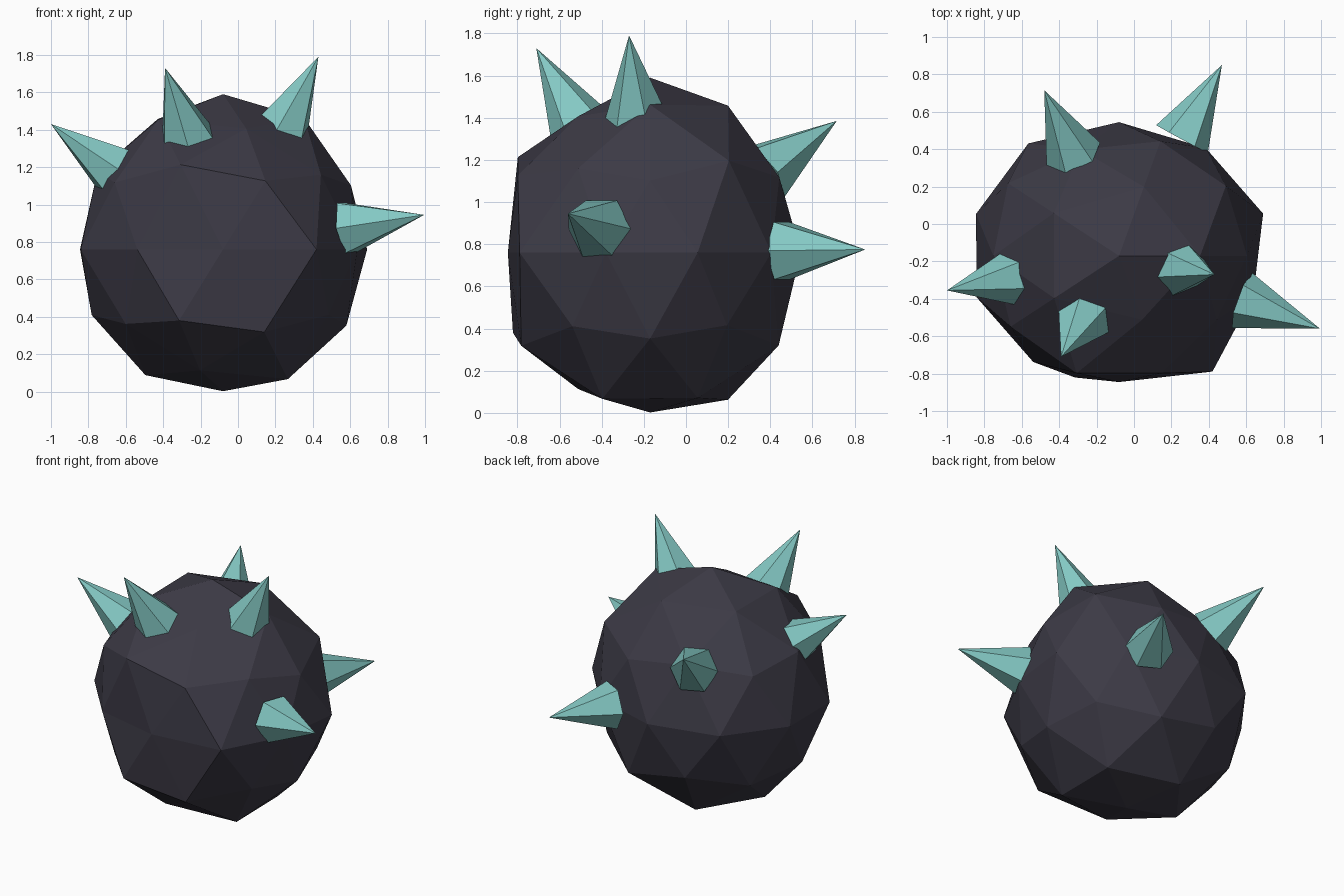
import bpy, bmesh, math
from mathutils import Vector

if "Cube" in bpy.data.objects:
    bpy.data.objects.remove(bpy.data.objects["Cube"])

CENTRE = Vector((-0.08, -0.17, 0.76))


def material(name, rgb):
    m = bpy.data.materials.new(name)
    m.diffuse_color = (*rgb, 1)
    m.use_nodes = True
    m.node_tree.nodes["Principled BSDF"].inputs["Base Color"].default_value = m.diffuse_color
    return m


def add_object(name, bm, mat):
    bmesh.ops.recalc_face_normals(bm, faces=bm.faces)
    me = bpy.data.meshes.new(name)
    bm.to_mesh(me)
    bm.free()
    me.materials.append(mat)
    ob = bpy.data.objects.new(name, me)
    bpy.context.collection.objects.link(ob)
    return ob


body_mat = material("dark_shell", (0.045, 0.042, 0.06))
spike_mat = material("teal_spike", (0.23, 0.58, 0.55))

# Body: low-poly sphere, each ring of points pushed in or out, squashed in depth
# key = ring height x 100, values = radius going round from the +x side
RINGS = {
    100: [0.83],
    85: [0.825, 0.82, 0.82, 0.815, 0.76],
    53: [0.83, 0.78, 0.79, 0.862, 0.76],
    45: [0.765, 0.80, 0.82, 0.80, 0.82],
    0: [0.81, 0.79, 0.794, 0.825, 0.804, 0.80, 0.78, 0.75, 0.85, 0.755],
    -45: [0.77, 0.80, 0.785, 0.85, 0.78],
    -53: [0.775, 0.837, 0.80, 0.757, 0.84],
    -85: [0.81, 0.82, 0.79, 0.76, 0.815],
    -100: [0.758],
}
bm = bmesh.new()
bmesh.ops.create_icosphere(bm, subdivisions=2, radius=1)
for v in bm.verts:
    d = v.co.normalized()
    level = min(RINGS, key=lambda k: abs(k / 100 - d.z))
    radii = RINGS[level]
    angle = (math.degrees(math.atan2(d.y, d.x)) + 2) % 360
    r = radii[int(angle / 360 * len(radii)) % len(radii)]
    v.co = CENTRE + Vector((d.x * r, d.y * r * 0.9, d.z * r))
add_object("body", bm, body_mat)

# Spikes: six-sided cones pointing straight out from the body centre
TIPS = [
    (0.995, -0.56, 0.945),
    (0.43, -0.27, 1.79),
    (-0.39, -0.71, 1.73),
    (-1.0, -0.355, 1.43),
    (0.47, 0.85, 0.775),
    (-0.48, 0.715, 1.385),
]
LENGTH, RADIUS, SIDES = 0.45, 0.157, 6
for i, tip in enumerate(TIPS):
    tip = Vector(tip)
    axis = (tip - CENTRE).normalized()
    rot = axis.to_track_quat('Z', 'Y')
    base = tip - axis * LENGTH
    bm = bmesh.new()
    ring = []
    for k in range(SIDES):
        a = 2 * math.pi * k / SIDES
        ring.append(bm.verts.new(base + rot @ Vector((math.cos(a) * RADIUS, math.sin(a) * RADIUS, 0))))
    top = bm.verts.new(tip)
    bm.faces.new(ring[::-1])
    for k in range(SIDES):
        bm.faces.new((ring[k], ring[(k + 1) % SIDES], top))
    add_object(f"spike_{i + 1}", bm, spike_mat)
